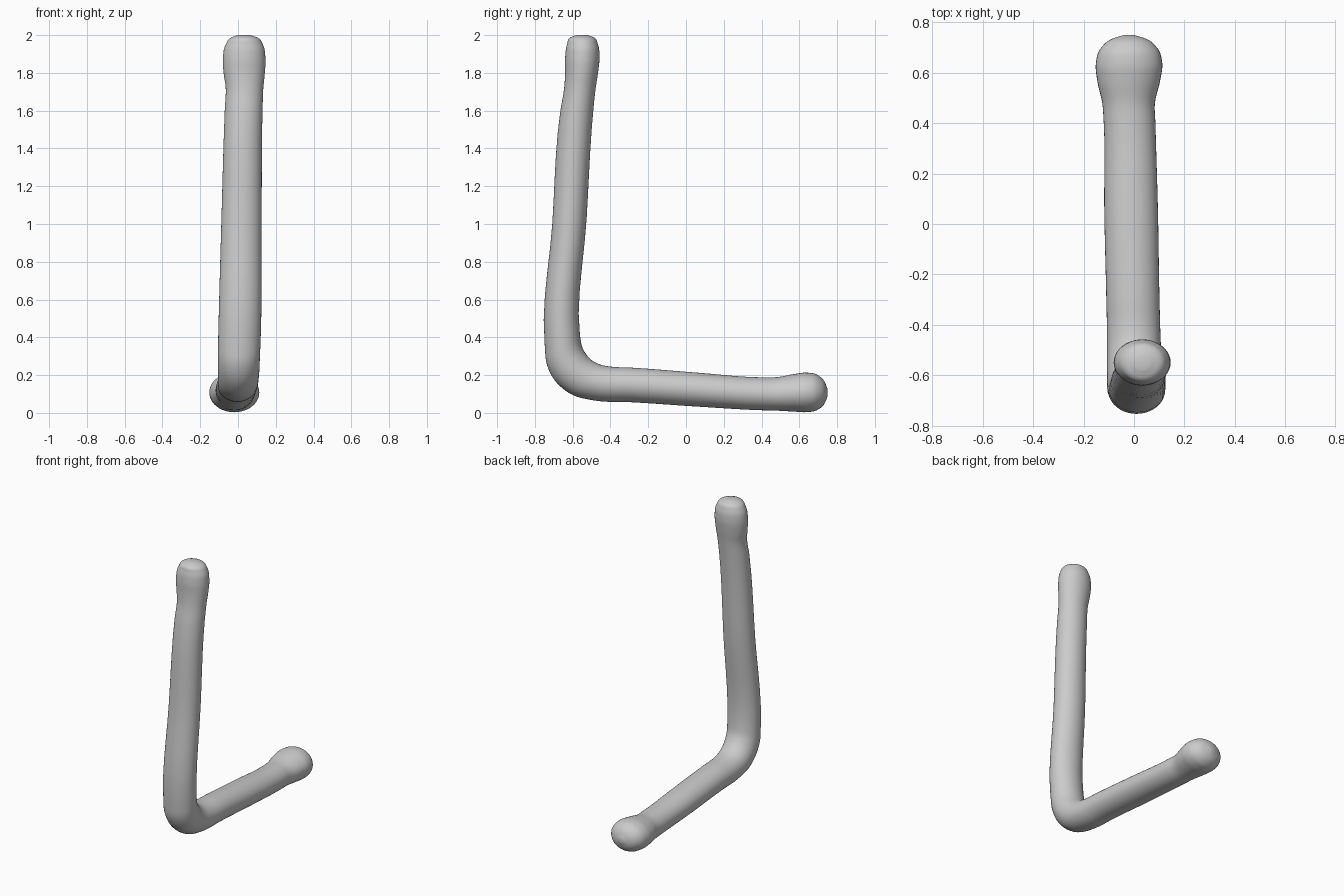
import bpy, bmesh, math
from mathutils import Vector

if "Cube" in bpy.data.objects:
    bpy.data.objects.remove(bpy.data.objects["Cube"])

# Sections along the bar: outer (y, z), inner (y, z), min x, max x
SECTIONS = [
    # rounded upper knob
    (-.580, 2.00, -.520, 2.00, .000, .065),
    (-.612, 1.988, -.488, 1.988, -.035, .102),
    (-.630, 1.95, -.466, 1.95, -.065, .132),
    (-.640, 1.88, -.458, 1.88, -.080, .145),
    (-.640, 1.80, -.466, 1.80, -.076, .142),
    (-.645, 1.72, -.478, 1.72, -.065, .134),
    (-.665, 1.60, -.490, 1.61, -.070, .130),
    # upright
    (-.708, 1.00, -.526, 1.03, -.088, .125),
    (-.748, .36, -.562, .42, -.105, .120),
    # bend
    (-.735, .25, -.548, .345, -.107, .116),
    (-.685, .16, -.510, .288, -.107, .113),
    (-.600, .095, -.460, .258, -.107, .109),
    (-.480, .065, -.400, .245, -.107, .105),
    # lower bar
    (-.300, .057, -.280, .239, -.110, .101),
    (.050, .034, .060, .213, -.118, .095),
    (.400, .014, .400, .188, -.120, .085),
    (.480, .012, .480, .189, -.126, .083),
    # rounded lower knob
    (.570, .007, .570, .205, -.146, .104),
    (.640, .004, .640, .213, -.151, .112),
    (.700, .018, .700, .199, -.130, .091),
    (.735, .052, .735, .163, -.087, .048),
    (.750, .090, .750, .125, -.040, .000),
]
SIDES, STEPS = 40, 5


def blend(p0, p1, p2, p3, t):
    """Smooth curve from p1 to p2 with spacing-aware slopes."""
    def dist(a, b):
        return math.hypot((a[0] + a[2] - b[0] - b[2]) / 2, (a[1] + a[3] - b[1] - b[3]) / 2) + .01
    d0, d1, d2 = dist(p0, p1), dist(p1, p2), dist(p2, p3)
    out = []
    for a, b, c, d in zip(p0, p1, p2, p3):
        s0, s1, s2 = (b - a) / d0, (c - b) / d1, (d - c) / d2
        m1 = (s0 * d1 + s1 * d0) / (d0 + d1) * d1
        m2 = (s1 * d2 + s2 * d1) / (d1 + d2) * d1
        out.append((2*t**3 - 3*t*t + 1) * b + (t**3 - 2*t*t + t) * m1
                   + (3*t*t - 2*t**3) * c + (t**3 - t*t) * m2)
    return out


def add_ring(bm, s):
    outer, inner = Vector((0, s[0], s[1])), Vector((0, s[2], s[3]))
    mid, half = (outer + inner) / 2, (outer - inner) / 2
    cx, rx = (s[4] + s[5]) / 2, (s[5] - s[4]) / 2
    ring = []
    for i in range(SIDES):
        a = math.tau * i / SIDES
        p = mid + half * math.cos(a)
        p.x = cx + rx * math.sin(a)
        ring.append(bm.verts.new(p))
    return ring


# Loft the bent bar
bm = bmesh.new()
last = len(SECTIONS) - 1
rings = []
for i in range(last):
    quad = [SECTIONS[min(max(i + k, 0), last)] for k in (-1, 0, 1, 2)]
    rings += [add_ring(bm, blend(*quad, j / STEPS)) for j in range(STEPS)]
rings.append(add_ring(bm, SECTIONS[-1]))
for a, b in zip(rings, rings[1:]):
    for i in range(SIDES):
        k = (i + 1) % SIDES
        bm.faces.new((a[i], a[k], b[k], b[i]))
bm.faces.new(rings[0])
bm.faces.new(rings[-1])
bmesh.ops.recalc_face_normals(bm, faces=bm.faces)
for f in bm.faces:
    f.smooth = True

mesh = bpy.data.meshes.new("bent_bar")
bm.to_mesh(mesh)
bm.free()
bpy.context.collection.objects.link(bpy.data.objects.new("bent_bar", mesh))
